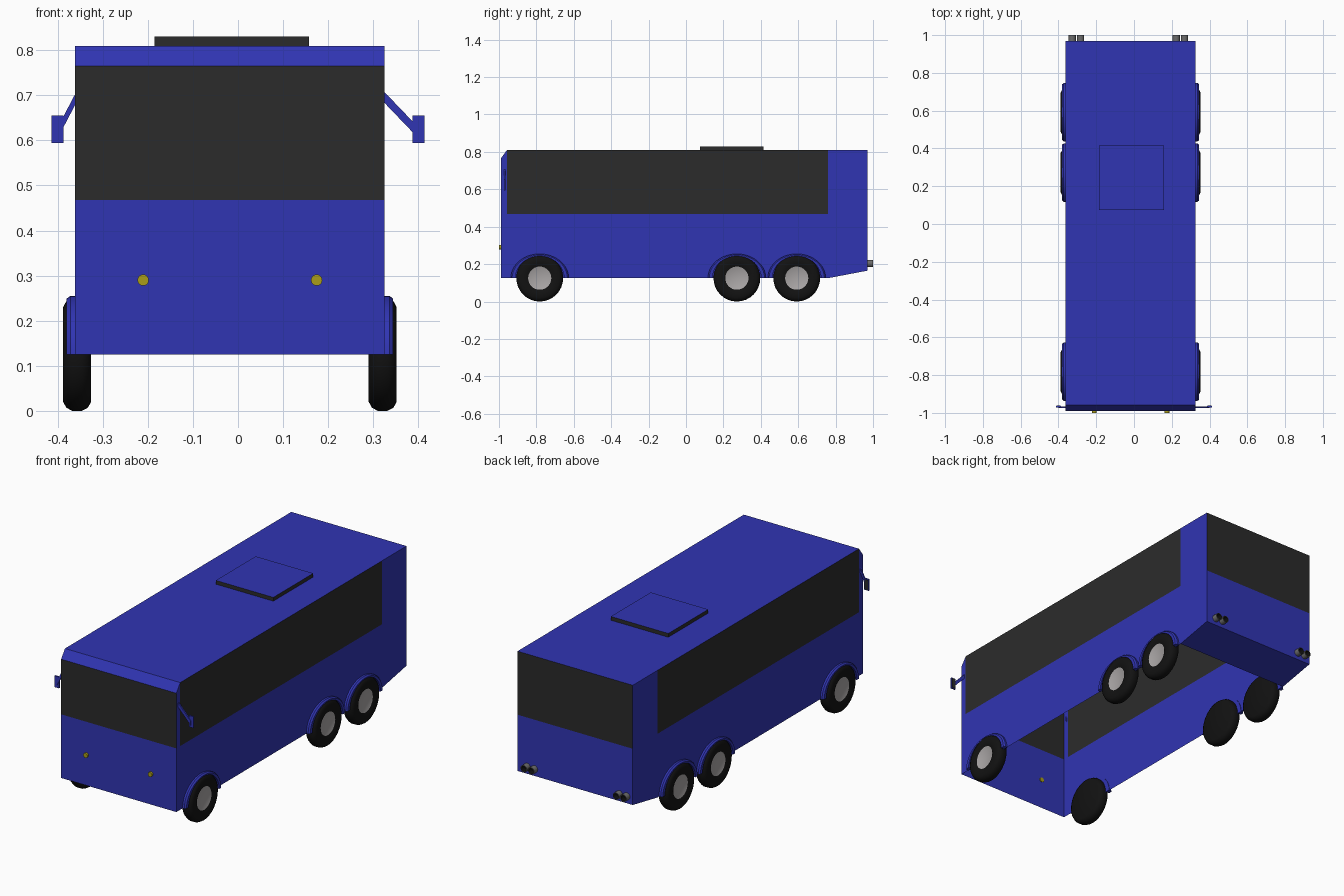
import bpy, bmesh, math
from mathutils import Vector, Matrix

if "Cube" in bpy.data.objects:
    bpy.data.objects.remove(bpy.data.objects["Cube"])

CX = -0.018          # body centre line
HW = 0.3435          # body half width


def mat(name, r, g, b):
    m = bpy.data.materials.new(name)
    m.diffuse_color = (r, g, b, 1)
    m.use_nodes = True
    m.node_tree.nodes["Principled BSDF"].inputs["Base Color"].default_value = m.diffuse_color
    return m


BLUE = mat("blue_paint", 0.03, 0.035, 0.45)
GLASS = mat("dark_glass", 0.024, 0.024, 0.024)
RUBBER = mat("rubber", 0.006, 0.006, 0.006)
METAL = mat("hub_metal", 0.4, 0.38, 0.38)
YELLOW = mat("lamp_yellow", 0.4, 0.34, 0.01)
PIPE = mat("pipe_grey", 0.15, 0.15, 0.15)


def finish(name, bm, mats, smooth=False, recalc=True):
    if recalc:
        bmesh.ops.recalc_face_normals(bm, faces=bm.faces)
    me = bpy.data.meshes.new(name)
    bm.to_mesh(me)
    bm.free()
    ob = bpy.data.objects.new(name, me)
    bpy.context.collection.objects.link(ob)
    for m in mats:
        me.materials.append(m)
    if smooth:
        bpy.ops.object.select_all(action='DESELECT')
        ob.select_set(True)
        bpy.context.view_layer.objects.active = ob
        bpy.ops.object.shade_smooth_by_angle(angle=math.radians(35))
    return ob


def box(name, lo, hi, mats):
    bm = bmesh.new()
    lo, hi = Vector(lo), Vector(hi)
    bmesh.ops.create_cube(bm, size=1, matrix=Matrix.Translation((lo + hi) / 2)
                          @ Matrix.Diagonal((*(hi - lo), 1)))
    return finish(name, bm, mats)


def lathe(name, profile, centre, axis, mats, slots, n=32):
    """Spin (distance along axis, radius) points about the axis."""
    bm = bmesh.new()
    rot = Vector((0, 0, 1)).rotation_difference(Vector(axis)).to_matrix()
    c = Vector(centre)
    rings = []
    for d, r in profile:
        if r == 0:
            rings.append([bm.verts.new(c + rot @ Vector((0, 0, d)))] * n)
        else:
            rings.append([bm.verts.new(c + rot @ Vector((
                r * math.cos(2 * math.pi * i / n), r * math.sin(2 * math.pi * i / n), d)))
                for i in range(n)])
    for k, (a, b) in enumerate(zip(rings, rings[1:])):
        for i in range(n):
            j = (i + 1) % n
            f = bm.faces.new(list(dict.fromkeys((a[i], a[j], b[j], b[i]))))
            f.material_index = slots[k]
    return finish(name, bm, mats, smooth=True)


# Body shell, open underneath: painted panels and glass bands
bm = bmesh.new()


def panel(pts, slot=0):
    f = bm.faces.new([bm.verts.new(p) for p in pts])
    f.material_index = slot


L, R = CX - HW, CX + HW
YF, YC, YW, YB = -0.99, -0.957, 0.76, 0.97   # front, chamfer, window end, back
Z0, ZW, ZC, ZT = 0.125, 0.468, 0.765, 0.81   # sill, window line, chamfer, roof
for x in (L, R):
    side = [
        ([(YF, Z0), (YC, Z0), (YC, ZT), (YF, ZC)], 0),
        ([(YC, Z0), (YW, Z0), (YW, ZW), (YC, ZW)], 0),
        ([(YC, ZW), (YW, ZW), (YW, ZT), (YC, ZT)], 1),
        ([(YW, Z0), (YB, 0.165), (YB, ZT), (YW, ZT)], 0)]
    for pts, slot in side:
        pts = pts if x == R else pts[::-1]
        panel([(x, y, z) for y, z in pts], slot)
# cross panels follow the outline: front, chamfer, roof, back, rear underside
outline = [(YF, Z0), (YF, ZW), (YF, ZC), (YC, ZT), (YB, ZT), (YB, ZW), (YB, 0.165), (YW, Z0)]
for (a, b), slot in zip(zip(outline, outline[1:]), (0, 1, 0, 0, 1, 0, 0)):
    panel([(L, *a), (R, *a), (R, *b), (L, *b)], slot)
bmesh.ops.remove_doubles(bm, verts=bm.verts, dist=1e-4)
finish("body_shell", bm, [BLUE, GLASS], recalc=False)

# Roof hatch: dark sides, painted lid
hatch = box("roof_hatch", (-0.185, 0.075, 0.805), (0.158, 0.415, 0.83), [GLASS, BLUE])
for p in hatch.data.polygons:
    p.material_index = 1 if p.normal.z > 0.5 else 0

# Wheels and arches
TYRE = [(0.308, 0), (0.308, 0.105), (0.315, 0.118), (0.328, 0.125), (0.350, 0.125),
        (0.363, 0.118), (0.370, 0.105), (0.370, 0.072), (0.364, 0.062), (0.364, 0)]


def arch(name, s, yc, n=20):
    bm = bmesh.new()
    rows = []
    for i in range(n + 1):
        t = math.pi * i / n
        c, w = math.cos(t), math.sin(t)
        rows.append([bm.verts.new((CX + s * d, yc + ry * c, Z0 + rz * w))
                     for d, ry, rz in ((HW - 0.003, 0.155, 0.130), (0.354, 0.155, 0.130),
                                       (0.362, 0.148, 0.124), (0.362, 0.130, 0.118),
                                       (HW - 0.003, 0.130, 0.118))])
    for a, b in zip(rows, rows[1:]):
        for k in range(5):
            m = (k + 1) % 5
            bm.faces.new((a[k], a[m], b[m], b[k]))
    bm.faces.new(rows[0])
    bm.faces.new(rows[-1])
    finish(name, bm, [BLUE], smooth=True)


for s, side in ((-1, "left"), (1, "right")):
    for yc, pos in ((-0.782, "front"), (0.272, "middle"), (0.592, "rear")):
        lathe(f"{side}_{pos}_wheel", TYRE, (CX, yc, 0.125), (s, 0, 0),
              [RUBBER, METAL], [0] * 8 + [1])
        arch(f"{side}_{pos}_wheel_arch", s, yc)

    # Wing mirror: slanted arm, housing and dark glass
    a = Vector((R - 0.005 if s > 0 else L + 0.005, 0, 0.70))
    b = Vector((s * 0.40, 0, 0.617))
    bm = bmesh.new()
    ends = []
    for p in (a, b):
        ends.append([bm.verts.new(p + Vector((0, y, dz)))
                     for y, dz in ((-0.974, -0.012), (-0.966, -0.012),
                                   (-0.966, 0.012), (-0.974, 0.012))])
    for k in range(4):
        m = (k + 1) % 4
        bm.faces.new((ends[0][k], ends[0][m], ends[1][m], ends[1][k]))
    for e in ends:
        bm.faces.new(e)
    finish(f"{side}_mirror_arm", bm, [BLUE])
    xs = sorted((s * 0.387, s * 0.414))
    box(f"{side}_mirror_housing", (xs[0], -0.972, 0.594), (xs[1], -0.964, 0.655), [BLUE])
    box(f"{side}_mirror_glass", (xs[0] + 0.003, -0.964, 0.598),
        (xs[1] - 0.003, -0.962, 0.651), [GLASS])

    # Headlamp
    lathe(f"{side}_headlamp", [(-0.005, 0), (-0.005, 0.0125), (0.010, 0.0125), (0.010, 0)],
          (CX + s * 0.1925, YF, 0.29), (0, -1, 0), [YELLOW], [0] * 3, n=24)

    # Twin hollow exhaust tips
    for k in (-1, 1):
        lathe(f"{side}_exhaust_{'inner' if k == -s else 'outer'}",
              [(-0.005, 0.019), (0.03, 0.019), (0.03, 0.015), (0.002, 0.015), (0.002, 0)],
              (-0.0295 + s * 0.275 + k * 0.022, YB, 0.203), (0, 1, 0),
              [PIPE, RUBBER], [0, 0, 1, 1], n=20)
